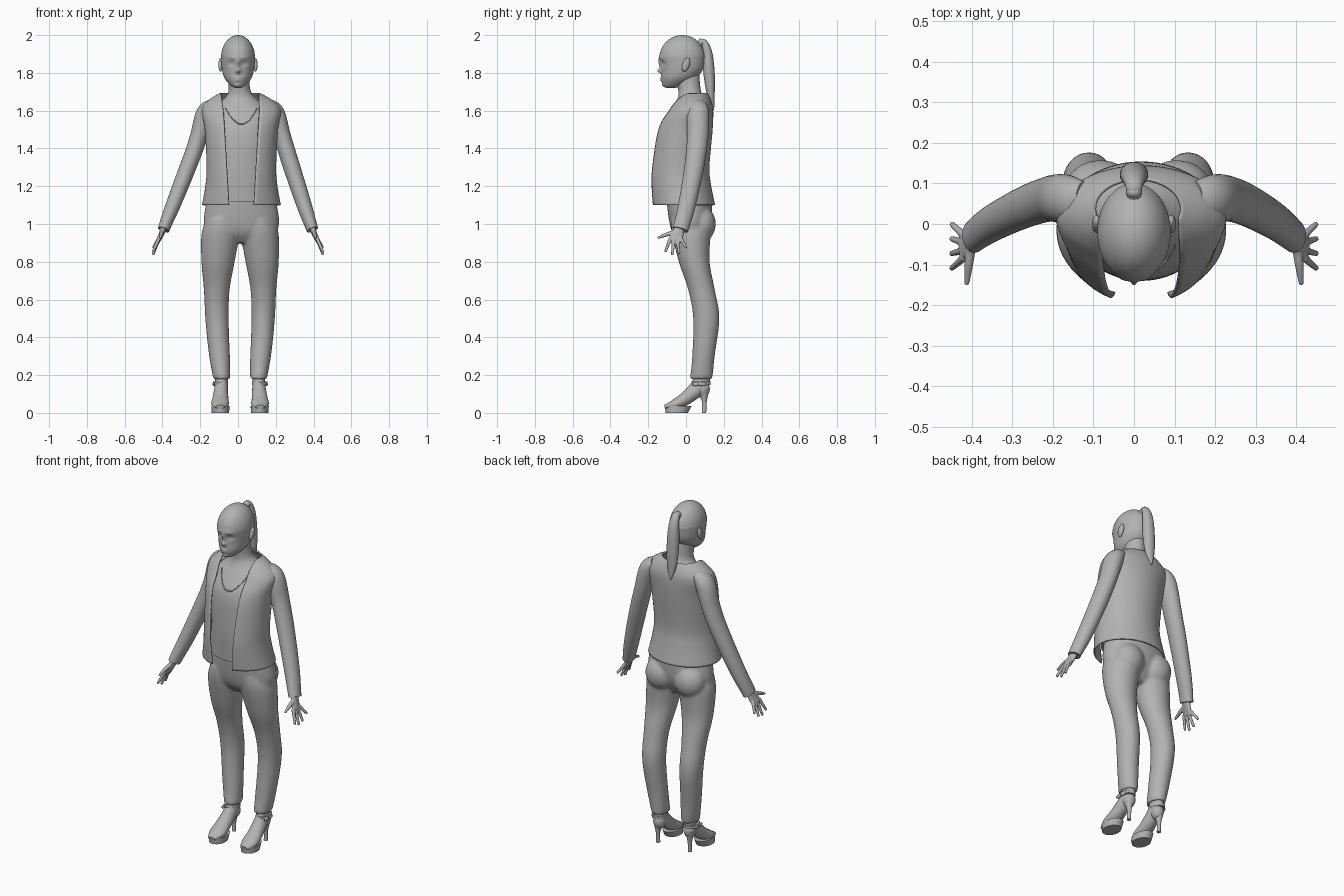
import bpy, bmesh
from math import sin, cos, asin, exp, hypot, pi, tau
from mathutils import Vector

cube = bpy.data.objects.get("Cube")
if cube:
    bpy.data.objects.remove(cube)

shade = (.45, .45, .45, 1)
grey = bpy.data.materials.new("plain_grey")
grey.use_nodes = True
grey.diffuse_color = shade
grey.node_tree.nodes["Principled BSDF"].inputs["Base Color"].default_value = shade


# Centre lines of the slightly leaning figure
def clamp(value):
    return max(0, min(1, value))


def middle(z):
    return 0


def body_axis(z):
    return .018 * clamp((1.8 - z) * 5)


def hip_axis(z):
    return .011


def arm_axis(z):
    return .013 * clamp((z - 1) * 2.5)


def leg_axis(z):
    return .11 + .025 * sin(pi * (z - .2) / .8)


def foot_axis(z):
    return .115


# Shape helpers
def resample(rows, steps=6):
    """Smooth interpolation between rows of numbers."""
    out = []
    last = len(rows) - 1
    for i in range(last):
        before, start, end, after = rows[max(i - 1, 0)], rows[i], rows[i + 1], rows[min(i + 2, last)]
        for s in range(steps):
            t = s / steps
            out.append([.5 * (2 * b + (c - a) * t + (2 * a - 5 * b + 4 * c - d) * t * t
                              + (3 * b - a - 3 * c + d) * t ** 3)
                        for a, b, c, d in zip(before, start, end, after)])
    return out + [rows[last]]


def turn(count):
    return [tau * i / count for i in range(count)]


def level_rings(rows, axis, count=40, steps=6):
    """Horizontal rings from rows of height, half width, front y, back y."""
    return [[Vector((axis(z) + width * sin(a), (front + back - (back - front) * cos(a)) / 2, z))
             for a in turn(count)]
            for z, width, front, back in resample(rows, steps)]


def tube_rings(rows, count=24):
    """Rings across a path, from rows of x, y, z, half width, half depth."""
    rows = resample(rows)
    points = [Vector(row[:3]) for row in rows]
    rings = []
    for i, (x, y, z, width, depth) in enumerate(rows):
        along = (points[min(i + 1, len(points) - 1)] - points[max(i - 1, 0)]).normalized()
        side = (Vector((1, 0, 0)) - along * along.x).normalized()
        up = along.cross(side)
        rings.append([points[i] + side * width * cos(a) + up * depth * sin(a) for a in turn(count)])
    return rings


def ball(x, y, z, width, depth, height, count=20):
    """Ellipsoid as a stack of rings."""
    return [[Vector((x + width * sin(lat) * cos(a), y + depth * sin(lat) * sin(a), z - height * cos(lat)))
             for a in turn(count)]
            for lat in [pi * i / count for i in range(1, count)]]


def skin(name, *lofts, closed=True, voxel=0, relax=0):
    """Join rings into one surface, optionally blending its lofts together."""
    bm = bmesh.new()
    for rings in lofts:
        loops = [[bm.verts.new(p) for p in ring] for ring in rings]
        count = len(loops[0])
        for low, high in zip(loops, loops[1:]):
            for i in range(count if closed else count - 1):
                j = (i + 1) % count
                bm.faces.new((low[i], low[j], high[j], high[i]))
        if closed:
            bm.faces.new(loops[0])
            bm.faces.new(loops[-1])
    bmesh.ops.recalc_face_normals(bm, faces=bm.faces)
    mesh = bpy.data.meshes.new(name)
    bm.to_mesh(mesh)
    bm.free()
    mesh.materials.append(grey)
    part = bpy.data.objects.new(name, mesh)
    bpy.context.collection.objects.link(part)
    bpy.ops.object.select_all(action="DESELECT")
    part.select_set(True)
    bpy.context.view_layer.objects.active = part
    bpy.ops.object.shade_smooth_by_angle(angle=.9)
    if voxel:
        blend = part.modifiers.new("blend", "REMESH")
        blend.mode = "VOXEL"
        blend.voxel_size = voxel
        blend.use_smooth_shade = True
        part.modifiers.new("relax", "SMOOTH").iterations = relax
    return part


def mirrored(rings, axis):
    return [[Vector((2 * axis(p.z) - p.x, p.y, p.z)) for p in ring] for ring in rings]


def pair(name, *lofts, axis=hip_axis, **options):
    skin("left_" + name, *lofts, **options)
    skin("right_" + name, *[mirrored(rings, axis) for rings in lofts], **options)


# Head: tapering jaw, domed skull, then pushed and pulled features
jaw = [(1.72, .01, -.1, -.06), (1.73, .035, -.12, -.02), (1.77, .07, -.13, .05), (1.82, .085, -.13, .09)]
dome = [(1.88 + .12 * sin(a), .09 * cos(a), -.02 - .12 * cos(a), -.02 + .12 * cos(a))
        for a in [pi / 2 * i / 8 for i in range(8)]]
head = level_rings(jaw + dome + [(2, .002, -.022, -.018)], middle, count=120, steps=10)
features = {
    "nose_bridge": (0, 1.85, .01, .03, -.01),
    "nose_tip": (0, 1.81, .013, .012, -.02),
    "eye_socket": (.034, 1.85, .017, .012, .012),
    "eyeball": (.034, 1.85, .012, .006, -.005),
    "brow": (.03, 1.88, .02, .007, -.004),
    "lips": (0, 1.765, .018, .01, -.009),
    "mouth_line": (0, 1.766, .018, .004, .005),
    "chin": (0, 1.735, .015, .01, -.005),
}
for ring in head:
    for p in ring:
        if p.y < -.02:
            p.y += sum(push * exp(-hypot((abs(p.x) - x) / width, (p.z - z) / height) ** 2)
                       for x, z, width, height, push in features.values())
skin("head", head)

# Ears, tilted back
ear = ball(.092, 0, 1.843, .012, .02, .036)
for ring in ear:
    for p in ring:
        p.y += (p.z - 1.843) / 4
pair("ear", ear, axis=middle)

# Ponytail and its tie
tail = [(0, .05, 1.94, .015, .015), (0, .09, 1.965, .02, .016), (0, .113, 1.91, .03, .025),
        (0, .122, 1.8, .035, .03), (0, .132, 1.68, .028, .02), (0, .146, 1.6, .003, .003)]
skin("ponytail", tube_rings(tail), ball(0, .078, 1.96, .02, .016, .022))

# Torso with neck
torso = [(1.12, .18, -.13, .12), (1.3, .155, -.14, .1), (1.5, .17, -.13, .12), (1.6, .15, -.08, .12),
         (1.65, .1, -.05, .11), (1.7, .06, -.04, .08), (1.8, .056, -.06, .07)]
skin("torso_and_neck", level_rings(torso, body_axis, count=64))

# Scooped neckline edge lying on the chest
levels = resample(torso, 30)
neckline = []
for i in range(-12, 13):
    across = i / 12
    z, width, front, back = min(levels, key=lambda row: abs(row[0] - 1.53 - .085 * across ** 2))
    offset = .085 * across
    y = (front + back - (back - front) * cos(asin(offset / width))) / 2
    neckline.append((body_axis(z) + offset, y, z, .004, .004))
edge = [[Vector((x, y + r * cos(a), z + r * sin(a))) for a in turn(8)] for x, y, z, r, r in neckline]
skin("top_neckline", edge)

# Open jacket: each level wraps round the back from one front edge to the other
jacket = [(1.1, .205, -.18, .15), (1.2, .187, -.19, .13), (1.3, .18, -.19, .12), (1.5, .19, -.16, .137),
          (1.6, .205, -.1, .14), (1.65, .17, -.067, .13), (1.69, .105, -.035, .11)]
wraps = []
for z, width, front, back in resample(jacket):
    opening = asin(min(.95, (.065 + .06 * (z - 1.1)) / width))
    angles = [opening + (tau - 2 * opening) * i / 60 for i in range(61)]
    wraps.append([Vector((body_axis(z) + width * sin(a), (front + back - (back - front) * cos(a)) / 2, z))
                  for a in angles])
cloth = skin("jacket_body", wraps, closed=False).modifiers.new("cloth", "SOLIDIFY")
cloth.thickness = .008
cloth.offset = 0

# Sleeves
sleeve = [(.15, .06, 1.635, .03, .045), (.195, .062, 1.59, .05, .06), (.235, .062, 1.46, .046, .056),
          (.285, .043, 1.3, .045, .052), (.35, .005, 1.1, .04, .046), (.394, -.03, .97, .031, .042)]
pair("sleeve", tube_rings(sleeve, count=32), axis=arm_axis)

# Hands with four spread fingers and a forward thumb
palm = tube_rings([(.39, -.03, 1, .02, .025), (.4, -.04, .96, .015, .03), (.423, -.055, .91, .011, .037)])
thumb = tube_rings([(.4, -.05, .96, .012, .012), (.407, -.1, .945, .011, .011), (.412, -.15, .926, .006, .006)])
fingers = [tube_rings([(.418, -.082 + .018 * i, .925, .01, .01),
                       (.45, -.11 + .037 * i, .835 + .012 * (i - 1.2) ** 2, .007, .007)])
           for i in range(4)]
pair("hand", palm, thumb, *fingers, axis=arm_axis, voxel=.004, relax=2)

# Trousers: hips, seat and legs blended together
leg = level_rings([(.18, .045, .02, .14), (.3, .055, .033, .152), (.5, .062, .038, .177), (.65, .068, .012, .153),
                   (.8, .088, -.038, .125), (.95, .1, -.075, .13), (1.03, .08, -.08, .13)], leg_axis)
hips = level_rings([(.9, .1, -.03, .08), (.95, .18, -.07, .11), (1.02, .2, -.09, .135), (1.14, .18, -.105, .14)],
                   body_axis)
seat = ball(.105, .08, 1, .09, .078, .095)
skin("trousers", hips, leg, seat, mirrored(leg, hip_axis), mirrored(seat, hip_axis), voxel=.009, relax=5)

# High-heeled shoes with an ankle strap and bow
foot = tube_rings([(.11, .08, .22, .034, .045), (.11, .075, .15, .034, .045), (.115, 0, .078, .042, .036),
                   (.117, -.06, .045, .046, .027), (.117, -.113, .032, .022, .01)])
heel_cup = ball(.11, .088, .125, .034, .038, .045)
platform = level_rings([(0, .046, -.108, .01), (.036, .048, -.112, .03)], foot_axis)
spike = level_rings([(0, .011, .084, .107), (.06, .012, .084, .11), (.125, .03, .055, .124)], foot_axis)
strap = level_rings([(.148, .04, .03, .13), (.165, .04, .03, .13)], foot_axis)
bow = [ball(.15, .07 + side, .152, .008, .02, .011) for side in (-.018, .018)]
pair("shoe", foot, heel_cup, platform, spike, strap, *bow)
